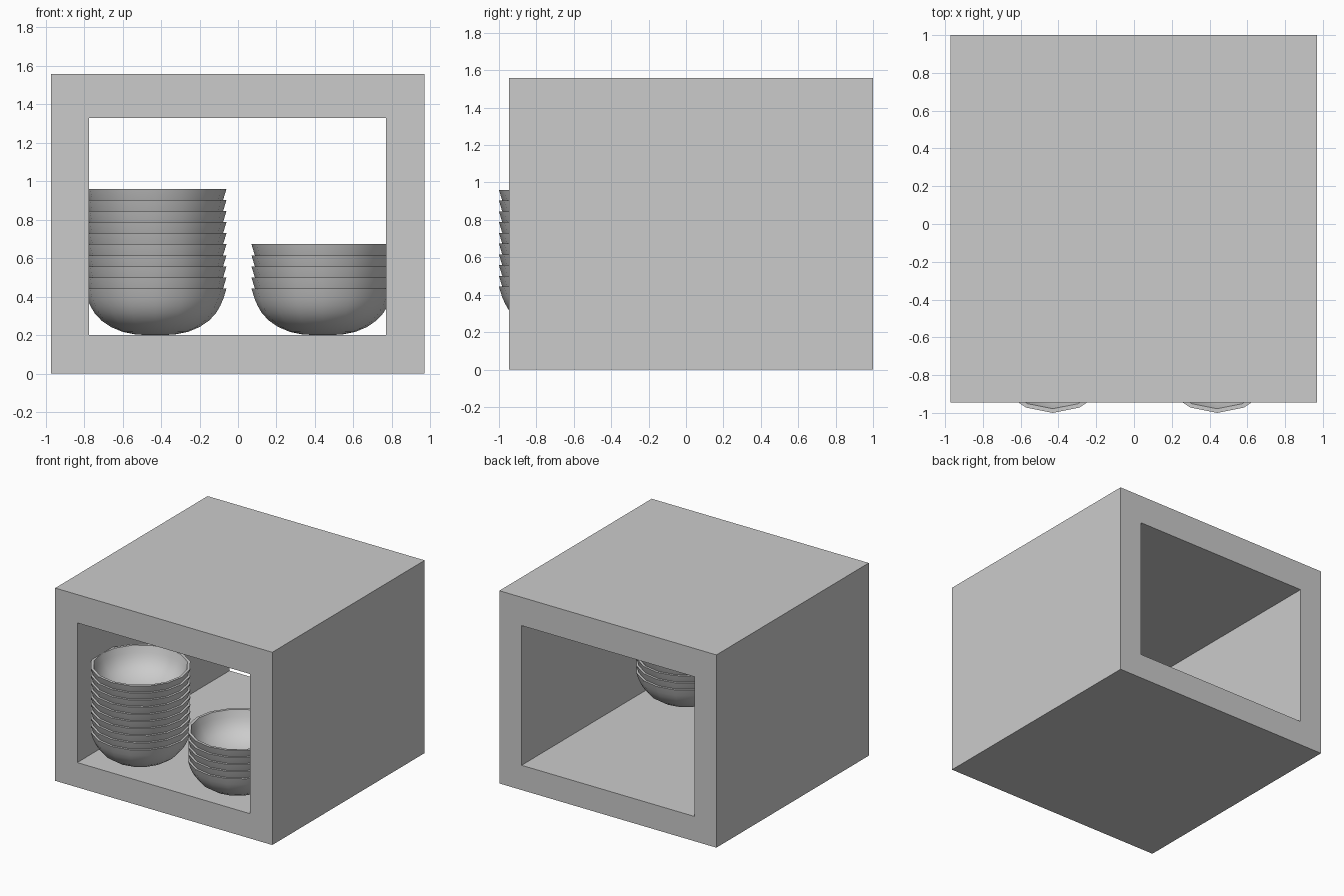
import bpy, bmesh
from math import sin, cos, pi

if "Cube" in bpy.data.objects:
    bpy.data.objects.remove(bpy.data.objects["Cube"])

SIDES = 16
RADIUS = 0.37
RIM_STEP = 0.0575


def finish(name, bm, smooth=False):
    bmesh.ops.recalc_face_normals(bm, faces=bm.faces[:])
    mesh = bpy.data.meshes.new(name)
    bm.to_mesh(mesh)
    bm.free()
    obj = bpy.data.objects.new(name, mesh)
    bpy.context.collection.objects.link(obj)
    if smooth:
        bpy.ops.object.select_all(action='DESELECT')
        obj.select_set(True)
        bpy.context.view_layer.objects.active = obj
        bpy.ops.object.shade_smooth_by_angle(angle=pi / 6)
    return obj


# Open-ended cabinet: a rectangular frame drawn out along y
def make_cabinet():
    bm = bmesh.new()

    def ring(x0, x1, z0, z1, y):
        return [bm.verts.new((x, y, z)) for x, z in ((x0, z0), (x1, z0), (x1, z1), (x0, z1))]

    outer = (-0.972, 0.969, 0.0, 1.558)
    inner = (-0.775, 0.77, 0.2, 1.329)
    loops = [ring(*outer, -0.946), ring(*outer, 1.0), ring(*inner, 1.0), ring(*inner, -0.946)]
    for a, b in zip(loops, loops[1:] + loops[:1]):
        for i in range(4):
            j = (i + 1) % 4
            bm.faces.new((a[i], a[j], b[j], b[i]))
    return finish("cabinet_shell", bm)


# Bowl: outer profile up to the rim, then down the inside
def make_bowl(name):
    outside = [(0.1, 0.003), (0.17, 0.017), (0.23, 0.042), (0.28, 0.076),
               (0.316, 0.115), (0.338, 0.153), (0.354, 0.19), (RADIUS, 0.243)]
    inside = [(0.348, 0.243), (0.332, 0.192), (0.317, 0.159), (0.297, 0.126),
              (0.265, 0.093), (0.219, 0.063), (0.163, 0.039), (0.097, 0.025)]
    bm = bmesh.new()
    rings = [[bm.verts.new((r * cos(2 * pi * i / SIDES), r * sin(2 * pi * i / SIDES), z))
              for i in range(SIDES)] for r, z in outside + inside]
    for a, b in zip(rings, rings[1:]):
        for i in range(SIDES):
            j = (i + 1) % SIDES
            bm.faces.new((a[i], a[j], b[j], b[i]))
    for loop, z in ((rings[0], 0.0), (rings[-1], 0.022)):
        centre = bm.verts.new((0, 0, z))
        for i in range(SIDES):
            bm.faces.new((centre, loop[i], loop[(i + 1) % SIDES]))
    return finish(name, bm, smooth=True)


# Stack of nested bowls sharing one mesh
def make_stack(name, x, count):
    first = make_bowl(f"{name}_bowl_1")
    for k in range(count):
        bowl = first
        if k:
            bowl = bpy.data.objects.new(f"{name}_bowl_{k + 1}", first.data)
            bpy.context.collection.objects.link(bowl)
        bowl.location = (x, -1.0 + RADIUS, 0.2 + k * RIM_STEP)


make_cabinet()
make_stack("left_stack", -0.43, 10)
make_stack("right_stack", 0.44, 5)
